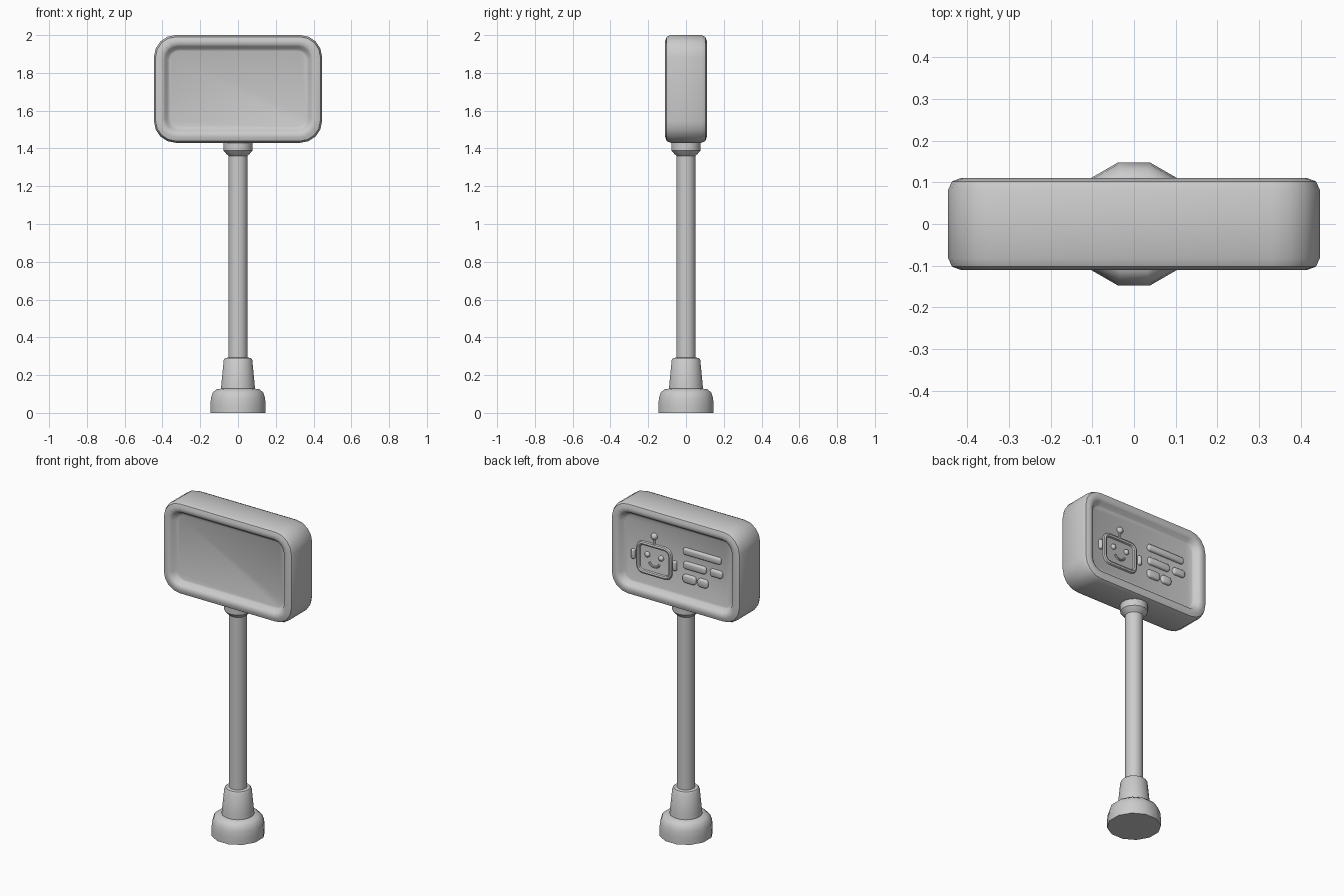
import bpy, bmesh, math
from mathutils import Vector

if "Cube" in bpy.data.objects:
    bpy.data.objects.remove(bpy.data.objects["Cube"], do_unlink=True)

GREY = (0.6, 0.6, 0.6, 1)
mat = bpy.data.materials.new("plain grey")
mat.use_nodes = True
mat.diffuse_color = GREY
mat.node_tree.nodes["Principled BSDF"].inputs["Base Color"].default_value = GREY

MID_Z = 1.715   # height of the panel's centre
FLOOR = 0.072   # distance of the recessed faces from the middle


def finish(obj, angle=40):
    obj.data.materials.append(mat)
    bpy.ops.object.select_all(action='DESELECT')
    obj.select_set(True)
    bpy.context.view_layer.objects.active = obj
    bpy.ops.object.shade_smooth_by_angle(angle=math.radians(angle))
    return obj


def loft(name, rings, angle=40):
    """Skin a stack of equal-length point rings and cap both ends."""
    bm = bmesh.new()
    loops = [[bm.verts.new(p) for p in ring] for ring in rings]
    for a, b in zip(loops, loops[1:]):
        for i in range(len(a)):
            j = (i + 1) % len(a)
            bm.faces.new((a[i], a[j], b[j], b[i]))
    bm.faces.new(loops[0])
    bm.faces.new(loops[-1])
    bmesh.ops.recalc_face_normals(bm, faces=bm.faces[:])
    mesh = bpy.data.meshes.new(name)
    bm.to_mesh(mesh)
    bm.free()
    obj = bpy.data.objects.new(name, mesh)
    bpy.context.collection.objects.link(obj)
    return finish(obj, angle)


def rounded_rect(x, z, hx, hz, r, y, steps=4):
    pts = []
    for q, (sx, sz) in enumerate(((1, 1), (-1, 1), (-1, -1), (1, -1))):
        for k in range(steps + 1):
            a = math.pi / 2 * (q + k / steps)
            pts.append(Vector((x + sx * (hx - r) + r * math.cos(a), y,
                               z + sz * (hz - r) + r * math.sin(a))))
    return pts


def turned(name, profile, sides, angle=40):
    rings = []
    for r, z in profile:
        rings.append([(r * math.cos(t), r * math.sin(t), z) for t in
                      (2 * math.pi * (i + 0.5) / sides for i in range(sides))])
    return loft(name, rings, angle)


def tube(name, points, radius, cyclic=False):
    curve = bpy.data.curves.new(name, 'CURVE')
    curve.dimensions = '3D'
    curve.bevel_depth = radius
    curve.bevel_resolution = 2
    curve.use_fill_caps = True
    spline = curve.splines.new('POLY')
    spline.points.add(len(points) - 1)
    for p, co in zip(spline.points, points):
        p.co = (*co, 1)
    spline.use_cyclic_u = cyclic
    obj = bpy.data.objects.new(name, curve)
    bpy.context.collection.objects.link(obj)
    bpy.ops.object.select_all(action='DESELECT')
    obj.select_set(True)
    bpy.context.view_layer.objects.active = obj
    bpy.ops.object.convert(target='MESH')
    return finish(bpy.context.object)


def pad(name, x, dz, w, h, height=0.016):
    """Raised soft-edged plate on the back face."""
    r = min(w, h) * 0.38
    rings = [rounded_rect(x, MID_Z + dz, w / 2 - i, h / 2 - i, r - i, FLOOR + y)
             for i, y in ((0, -0.005), (0, height * 0.5),
                          (0.004, height * 0.85), (0.01, height))]
    return loft(name, rings, 60)


def bead(name, x, dz, r):
    bpy.ops.mesh.primitive_uv_sphere_add(segments=12, ring_count=8, radius=r,
                                         location=(x, FLOOR, MID_Z + dz))
    obj = bpy.context.object
    obj.name = name
    return finish(obj, 60)


# Stand: foot, tapered socket, pole and collar
turned("foot", [(0.152, 0), (0.152, 0.04), (0.148, 0.08), (0.138, 0.108),
                (0.118, 0.125), (0.08, 0.13)], 12, 50)
turned("socket", [(0.093, 0.11), (0.09, 0.15), (0.077, 0.28), (0.07, 0.29),
                  (0.045, 0.295)], 16)
turned("pole", [(0.051, 0.27), (0.051, 1.4)], 16)
turned("collar", [(0.05, 1.36), (0.062, 1.37), (0.078, 1.388),
                  (0.078, 1.45)], 16)

# Sign panel with a rounded rim around a recess on both faces
half = [(0.085, FLOOR), (0.073, 0.077), (0.06, 0.1), (0.048, 0.108),
        (0.03, 0.11), (0.009, 0.102), (0, 0.082)]
section = half + [(i, -y) for i, y in reversed(half)]
loft("sign_panel", [rounded_rect(0, MID_Z, 0.445 - i, 0.285 - i,
                                 0.115 - i * 0.8, y) for i, y in section])

# Robot face relief on the back
HX, HZ = 0.165, -0.04
tube("head_frame", rounded_rect(HX, MID_Z + HZ, 0.11, 0.088, 0.035, FLOOR),
     0.013, True)
for side, sx in (("left", 1), ("right", -1)):
    pad(side + "_ear", HX + sx * 0.142, HZ + 0.005, 0.026, 0.06)
    bead(side + "_eye", HX + sx * 0.047, HZ + 0.024, 0.017)
tube("mouth", [(HX + 0.036 * math.cos(a), FLOOR + 0.002,
                MID_Z + HZ - 0.01 + 0.032 * math.sin(a))
               for a in (math.pi * (1.1 + 0.1 * k) for k in range(9))], 0.007)
tube("antenna_stem", [(HX, FLOOR, MID_Z + HZ + 0.09),
                      (HX, FLOOR, MID_Z + HZ + 0.14)], 0.008)
bead("antenna_ball", HX, HZ + 0.148, 0.021)

# Blank raised bars beside the face
bars = [(-0.165, 0.075, 0.26, 0.042), (-0.115, -0.01, 0.155, 0.046),
        (-0.262, -0.008, 0.085, 0.046), (-0.078, -0.093, 0.09, 0.052),
        (-0.17, -0.092, 0.07, 0.052)]
for n, (x, dz, w, h) in enumerate(bars, 1):
    pad("bar_%d" % n, x, dz, w, h)
